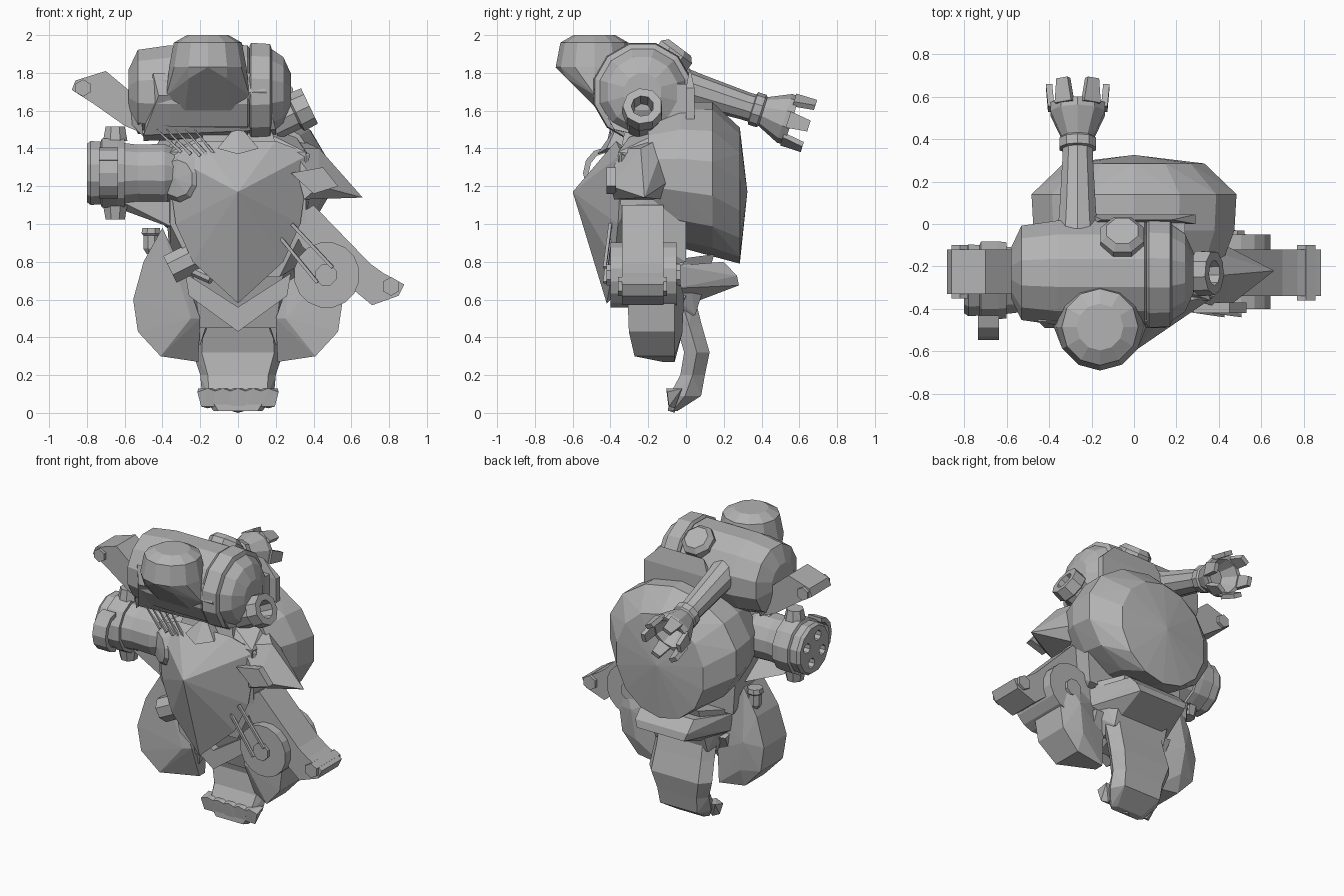
import bpy, bmesh, math
from mathutils import Vector

cube = bpy.data.objects.get("Cube")
if cube:
    bpy.data.objects.remove(cube, do_unlink=True)

grey = bpy.data.materials.new("plain grey")
grey.use_nodes = True
COLOUR = (0.45, 0.45, 0.45, 1)
grey.diffuse_color = COLOUR
grey.node_tree.nodes["Principled BSDF"].inputs["Base Color"].default_value = COLOUR


def finish(name, bm):
    bmesh.ops.recalc_face_normals(bm, faces=bm.faces)
    mesh = bpy.data.meshes.new(name)
    bm.to_mesh(mesh)
    bm.free()
    mesh.materials.append(grey)
    ob = bpy.data.objects.new(name, mesh)
    bpy.context.collection.objects.link(ob)
    return ob


def hull(name, pts, mirror=False):
    """Faceted convex lump around a few points."""
    if mirror:
        pts = list(pts) + [(-x, y, z) for x, y, z in pts if x]
    bm = bmesh.new()
    verts = [bm.verts.new(p) for p in pts]
    bmesh.ops.convex_hull(bm, input=verts)
    loose = [v for v in bm.verts if not v.link_faces]
    bmesh.ops.delete(bm, geom=loose, context="VERTS")
    bmesh.ops.dissolve_limit(bm, angle_limit=0.02, verts=bm.verts, edges=bm.edges)
    return finish(name, bm)


def box(name, x, y, z):
    return hull(name, [(a, b, c) for a in x for b in y for c in z])


def plate(name, outline, y0, y1):
    """Front outline (x, z) extruded from y0 to y1."""
    bm = bmesh.new()
    a = [bm.verts.new((x, y0, z)) for x, z in outline]
    b = [bm.verts.new((x, y1, z)) for x, z in outline]
    bm.faces.new(a)
    bm.faces.new(b[::-1])
    for i in range(len(a)):
        j = (i + 1) % len(a)
        bm.faces.new((a[i], b[i], b[j], a[j]))
    return finish(name, bm)


def lathe(name, origin, axis, prof, sides=10):
    """Profile of (distance, radius) turned about an axis."""
    rot = Vector(axis).to_track_quat("Z", "Y")
    bm = bmesh.new()
    rings = []
    for t, r in prof:
        ring = []
        for i in range(sides if r else 1):
            a = math.tau * (i + 0.5) / sides
            p = Vector((r * math.cos(a), r * math.sin(a), t))
            ring.append(bm.verts.new(rot @ p + Vector(origin)))
        rings.append(ring)
    for a, b in zip(rings, rings[1:]):
        for i in range(sides):
            j = (i + 1) % sides
            f = [a[i % len(a)], a[j % len(a)], b[j % len(b)], b[i % len(b)]]
            bm.faces.new(list(dict.fromkeys(f)))
    for end in (rings[0], rings[-1]):
        if len(end) > 2:
            bm.faces.new(end)
    return finish(name, bm)


def rod(name, a, b, r0, r1=None, sides=8):
    d = Vector(b) - Vector(a)
    return lathe(name, a, d, [(0, r0), (d.length, r0 if r1 is None else r1)], sides)


# Torso: large drum at the back sagging toward its cap, core block and neck
drum = [(w * math.cos(a), y, z + h * math.sin(a))
        for y, z, w, h in ((-.2, 1.27, .42, .32), (-.03, 1.26, .485, .385),
                           (.14, 1.24, .495, .405), (.285, 1.15, .34, .36))
        for a in [math.tau * (i + .5) / 14 for i in range(14)]]
hull("back_drum", drum + [(0, .325, 1.17)])
hull("torso_core", [(.36, -.36, 1.38), (.36, -.34, 1), (.22, -.32, .72), (.4, 0, 1.35),
                    (.36, 0, .8), (.2, -.3, 1.46), (.25, 0, 1.55)], True)
hull("neck", [(.2, -.34, 1.42), (.2, 0, 1.42), (.15, -.3, 1.6), (.15, 0, 1.6)], True)

# Pointed breastplate with a lower chevron and a crest
hull("breastplate", [(0, -.6, 1.17), (.38, -.34, 1.37), (.33, -.36, 1.0), (.24, -.38, .8),
                     (0, -.42, .58), (.2, -.37, 1.44), (.3, -.2, 1.3), (0, -.25, .75)], True)
plate("lower_chevron", [(-.28, .74), (0, .56), (.28, .74), (.26, .62), (0, .43), (-.26, .62)], -.27, -.2)
hull("collar_crest", [(0, -.36, 1.53), (.11, -.42, 1.4), (.08, -.25, 1.42), (0, -.47, 1.37)], True)

# Head: faceted drum lying across, with a domed visor
lathe("head", (0, -.23, 1.7), (1, 0, 0),
      [(-.58, .12), (-.53, .23), (-.36, .255), (.05, .255), (.06, .24),
       (.17, .24), (.24, .19), (.28, .1)], 12)
lathe("head_band", (.06, -.23, 1.7), (1, 0, 0), [(0, .25), (.01, .268), (.11, .262), (.12, .23)], 12)
hull("cheek", [(-.63, -.25, 1.6), (-.5, -.4, 1.46), (-.5, -.1, 1.48), (-.54, -.38, 1.78), (-.54, -.1, 1.75)])
hull("face_block", [(-.5, -.38, 1.47), (.2, -.38, 1.5), (-.42, -.49, 1.68), (.15, -.49, 1.7),
                    (-.5, -.2, 1.44), (.2, -.2, 1.46), (-.45, -.46, 1.8), (.1, -.46, 1.8)])
dome = [(-.16 + r * math.cos(a), -.485 + r * math.sin(a), z)
        for r, z in ((.11, 2.0), (.18, 1.96), (.205, 1.83))
        for a in [math.tau * i / 12 for i in range(12)]]
hull("visor_dome", dome + [(-.26, -.63, 1.77), (-.06, -.63, 1.77), (-.38, -.48, 1.68),
                           (.06, -.48, 1.68), (-.28, -.46, 1.6), (-.04, -.46, 1.6)])
lathe("head_knob", (-.055, -.11, 1.83), (0, .6, .8), [(0, .11), (.1, .11), (.13, .08)], 8)
hull("head_back_plate", [(x, y, z) for x in (-.2, .29) for y in (0, .045) for z in (1.5, 1.72)]
     + [(-.15, .02, 1.83), (.18, .02, 1.83)])
box("head_back_support", (-.2, .24), (-.2, .02), (1.46, 1.74))
lathe("side_nozzle", (.18, -.23, 1.53), (.88, 0, .42),
      [(0, .09), (.13, .09), (.14, .11), (.22, .105), (.22, .06), (.08, .05), (.08, 0)], 9)

# Ear lever on the right of the head
plate("ear_lever", [(-.88, 1.71), (-.86, 1.76), (-.7, 1.81), (-.58, 1.71), (-.48, 1.62),
                    (-.48, 1.47), (-.6, 1.52), (-.77, 1.64)], -.33, -.12)
rod("ear_bolt", (-.82, -.35, 1.72), (-.82, -.1, 1.72), .045, sides=6)

# Rear arm ending in an open clawed cup
start, aim = Vector((-.265, -.05, 1.74)), Vector((0, .95, -.3)).normalized()
lathe("rear_arm", start, aim,
      [(0, .1), (.12, .09), (.38, .075), (.42, .075), (.425, .09), (.47, .09), (.48, .08),
       (.6, .135), (.64, .135), (.64, .11), (.54, .06), (.54, 0)], 10)
rot = aim.to_track_quat("Z", "Y")
for i in range(6):
    a = math.tau * i / 6
    pts = []
    for t, r, w in ((.62, .125, .045), (.735, .135, .03)):
        for dr in (-.015, .015):
            for s in (-w, w):
                pts.append(start + rot @ Vector(((r + dr) * math.cos(a) - s * math.sin(a),
                                                 (r + dr) * math.sin(a) + s * math.cos(a), t)))
    hull("cup_claw", pts)

# Multi-barrel gun arm
gun_y, gun_z = -.265, 1.27
gun = lathe("gun_drum", (-.33, gun_y, gun_z), (-1, 0, 0),
            [(0, .13), (.06, .16), (.2, .155), (.28, .165), (.45, .175), (.47, .16)], 12)
for i in range(4):
    a = math.tau * i / 4 + .4
    y, z = gun_y + .09 * math.cos(a), gun_z + .09 * math.sin(a)
    cutter = rod("bore_cutter", (-.7, y, z), (-.85, y, z), .035)
    cutter.hide_render = True
    cutter.hide_viewport = True
    cut = gun.modifiers.new("bore", "BOOLEAN")
    cut.operation, cut.object, cut.solver = "DIFFERENCE", cutter, "EXACT"
lathe("gun_ring", (-.6, gun_y, gun_z), (-1, 0, 0),
      [(0, .165), (0, .185), (.04, .19), (.12, .19), (.13, .165)], 12)
for s in (-1, 1):
    rod("ring_lug", (-.65, gun_y, gun_z + s * .17), (-.65, gun_y, gun_z + s * .245), .07, .055)
hull("gun_strut", [(-.62, -.3, 1.12), (-.62, -.18, 1.08), (-.3, -.32, 1.12),
                   (-.3, -.1, .96), (-.3, -.32, .96), (-.6, -.25, 1.07)])
arc = [(math.sin(t), math.cos(t)) for t in [math.pi * i / 6 for i in range(7)]]
for a, b in zip(arc, arc[1:]):
    hull("gun_handle", [(x, -.43 - r * s, 1.27 + (r + .02) * c)
                        for s, c in (a, b) for r in (.085, .115) for x in (-.735, -.635)])
lathe("right_shoulder", (-.27, -.32, 1.24), (-.5, -.8, 0),
      [(-.1, .18), (.03, .16), (.1, .1), (.11, 0)], 10)

# Bristles on the right collar
for i in range(5):
    x = -.22 - .05 * i
    rod("bristle", (x + .12, -.42, 1.34 + .01 * i), (x - .01, -.4, 1.5), .012, .004, 4)

# Spiked pauldron and lower arm on the left
hull("pauldron", [(.66, -.22, 1.14), (.28, -.36, 1.4), (.28, -.1, 1.47), (.43, -.4, 1.2),
                  (.43, -.1, 1.22), (.35, -.38, 1.13), (.35, -.12, 1.13), (.43, -.24, 1.4)])
plate("pauldron_fin", [(.28, 1.27), (.45, 1.3), (.53, 1.2), (.4, 1.16)], -.42, -.37)
plate("left_arm", [(.27, 1.02), (.4, 1.1), (.7, .79), (.77, .74), (.88, .68), (.85, .62),
                   (.71, .57), (.6, .66), (.34, .88)], -.34, -.12)
rod("wrist_bolt", (.81, -.36, .67), (.81, -.1, .67), .05, sides=6)
rod("arm_disc", (.47, -.4, .73), (.47, -.05, .73), .175, sides=16)
rod("disc_bolt", (.465, -.42, .73), (.465, -.03, .73), .06, sides=8)
for s in (-1, 1):
    rod("disc_cable", (.25 + s * .035, -.4, .97 + s * .03), (.46 + s * .04, -.43, .73 + s * .04), .012, sides=4)

# Waist and rear skirt
hull("waist", [(.24, -.26, .74), (.3, 0, .82), (.2, -.18, .45), (.2, .05, .52), (.3, -.1, .64),
               (.2, .15, .84)], True)
hull("rear_skirt", [(.32, -.05, .78), (.31, -.05, .66), (.2, .27, .725), (.18, .28, .675),
                    (.16, .03, .58), (.2, .2, .8)], True)

# Rounded side pods and inner thighs
for s, side in ((-1, "right"), (1, "left")):
    rim = [(.4, .98), (.5, .8), (.555, .6), (.53, .43), (.41, .3), (.21, .27), (.2, .5), (.27, .7)]
    if s > 0:
        rim = [(x, min(z, .78)) for x, z in rim]
    pts = [(s * x, y, z) for x, z in rim for y in (-.12 - .25 * (x - .2) - .1 * (z > .28), -.06)]
    pts += [(s * x, y, z) for x, y, z in ((.5, -.29, .62), (.46, -.28, .46), (.36, -.23, .32),
                                          (.25, -.25, .5), (.43, -.01, .62), (.4, -.02, .42))]
    hull(side + "_side_pod", pts)
    hull(side + "_thigh", [(s * x, y, z) for x, y, z in
                           ((.1, -.24, .68), (.3, -.22, .68), (.28, -.12, .4), (.2, -.14, .36),
                            (.1, 0, .6), (.3, 0, .62))])

# Curved tail with toothed tip: (height, front, back, half width)
tail = [(.64, -.12, .04, .22), (.46, -.05, .085, .23), (.32, -.01, .125, .24),
        (.2, -.03, .1, .2), (.09, -.09, .08, .19), (.01, -.095, -.045, .13)]
for pair in zip(tail, tail[1:]):
    hull("tail_segment", [(w, y, z) for z, f, b, h in pair
                          for w, y in ((h, (f + b) / 2), (h * .8, f), (h * .75, b))], True)
for i in range(5):
    x, low = (i - 2) * .08, .012 * abs(i - 2)
    hull("tail_tooth", [(x - .055, -.1, .11), (x + .055, -.1, .11), (x, -.105, .13), (x - .05, -.02, .13),
                        (x + .05, -.02, .13), (x - .035, -.09, low + .01), (x + .035, -.09, low + .01),
                        (x, -.06, low)])

# Hip canisters on the right
rod("hip_canister", (-.36, -.29, .76), (-.2, -.29, .84), .085)
rod("canister_tip", (-.14, -.35, .71), (-.25, -.3, .76), .03)
lathe("hip_vial", (-.46, -.1, .84), (0, 0, 1), [(0, .025), (.03, .045), (.1, .045), (.11, .055), (.14, .05)], 8)
